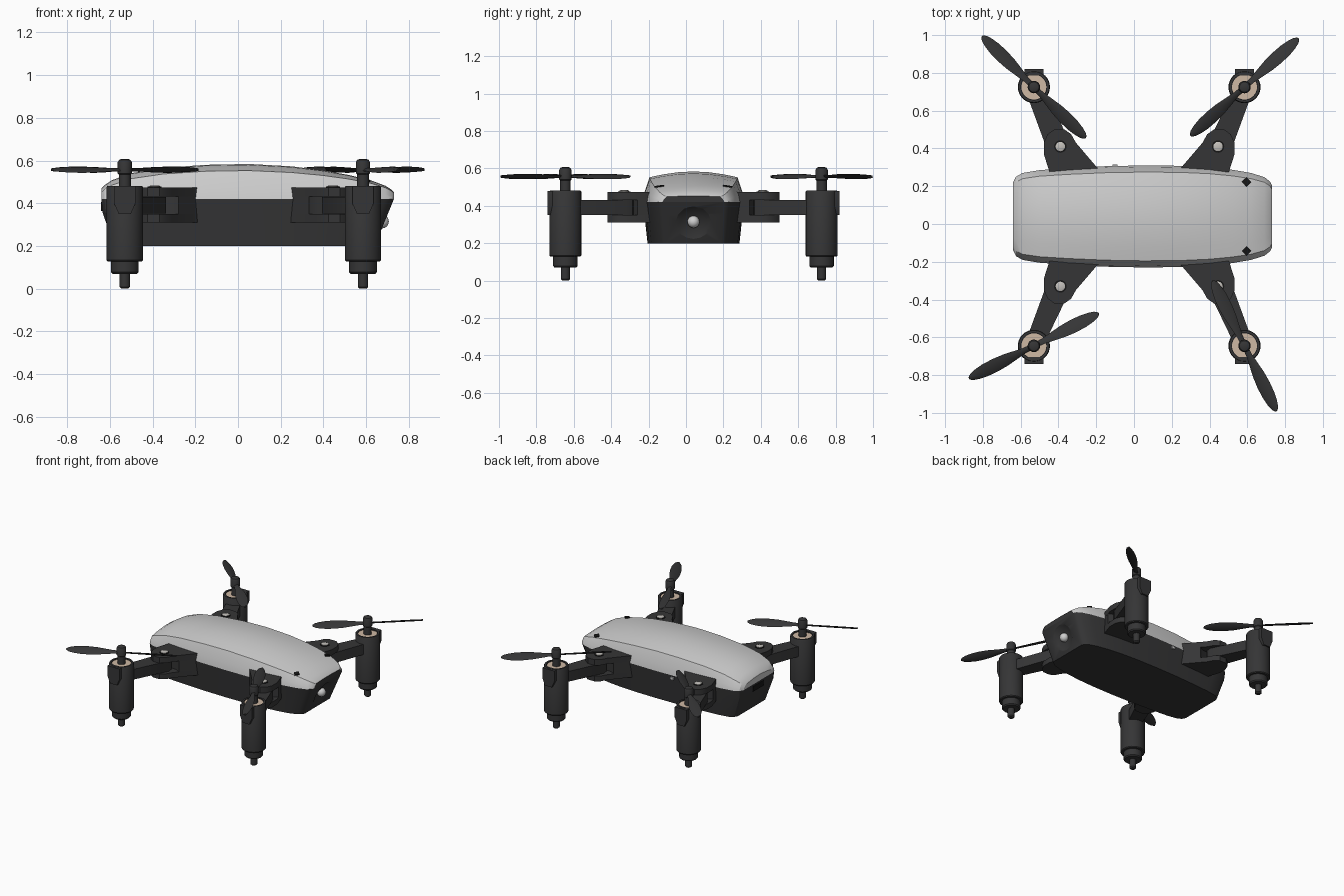
import bpy, bmesh, math
from mathutils import Vector, Matrix

if "Cube" in bpy.data.objects:
    bpy.data.objects.remove(bpy.data.objects["Cube"])


def material(name, rgb):
    m = bpy.data.materials.new(name)
    m.diffuse_color = (*rgb, 1)
    m.use_nodes = True
    m.node_tree.nodes["Principled BSDF"].inputs["Base Color"].default_value = m.diffuse_color
    return m


DARK = material("dark grey plastic", (0.036, 0.036, 0.037))
LIGHT = material("light grey shell", (0.62, 0.62, 0.62))
BEIGE = material("beige motor top", (0.62, 0.48, 0.37))
BLACK = material("black trim", (0.008, 0.008, 0.008))
SILVER = material("silver screw", (0.55, 0.53, 0.5))
CX, CY = 0.0275, 0.04          # centre of the four arms


def finish(name, bm, mats, angle=35):
    bmesh.ops.recalc_face_normals(bm, faces=bm.faces)
    me = bpy.data.meshes.new(name)
    bm.to_mesh(me)
    bm.free()
    ob = bpy.data.objects.new(name, me)
    bpy.context.collection.objects.link(ob)
    for m in mats:
        me.materials.append(m)
    bpy.ops.object.select_all(action='DESELECT')
    ob.select_set(True)
    bpy.context.view_layer.objects.active = ob
    bpy.ops.object.shade_smooth_by_angle(angle=math.radians(angle))
    return ob


def loft(bm, rings, cap=True):
    """Skin closed rings of equal length; return the end caps."""
    vs = [[bm.verts.new(p) for p in r] for r in rings]
    n = len(vs[0])
    for a, b in zip(vs, vs[1:]):
        for i in range(n):
            bm.faces.new((a[i], a[(i + 1) % n], b[(i + 1) % n], b[i]))
    if cap:
        return bm.faces.new(vs[0]), bm.faces.new(vs[-1])


def lathe(bm, x, y, profile, n=32):
    loft(bm, [[(x + r * math.cos(2 * math.pi * i / n), y + r * math.sin(2 * math.pi * i / n), z)
               for i in range(n)] for r, z in profile])


def prism(bm, pts, z0, z1):
    loft(bm, [[(x, y, z) for x, y in pts] for z in (z0, z1)])


def ball(bm, centre, r):
    bmesh.ops.create_uvsphere(bm, u_segments=32, v_segments=16, radius=r,
                              matrix=Matrix.Translation(centre))


def box(name, centre, size, mat, rot=None):
    bm = bmesh.new()
    m = Matrix.Translation(centre) @ (rot or Matrix()) @ Matrix.Diagonal((*size, 1))
    bmesh.ops.create_cube(bm, size=1, matrix=m)
    return finish(name, bm, [mat])


# Hull stations along x: half width, wall top height, ridge height
STATIONS = [(-0.64, 0.18, 0.45, 0.468), (-0.625, 0.21, 0.465, 0.485), (-0.59, 0.23, 0.485, 0.508),
            (-0.5, 0.245, 0.515, 0.541), (-0.35, 0.256, 0.537, 0.566), (-0.15, 0.266, 0.55, 0.58),
            (0.05, 0.27, 0.553, 0.584), (0.25, 0.268, 0.544, 0.573), (0.4, 0.26, 0.53, 0.554),
            (0.52, 0.247, 0.513, 0.532), (0.62, 0.23, 0.494, 0.508), (0.69, 0.208, 0.473, 0.482),
            (0.72, 0.185, 0.457, 0.463), (0.73, 0.165, 0.449, 0.453)]

# Light upper shell, with a dark nose face
bm = bmesh.new()
rings = []
for x, w, e, c in STATIONS:
    half = [(1, 0.42), (0.97, 0.42 + 0.4 * (e - 0.42)), (0.87, e),
            (0.6, e + 0.5 * (c - e)), (0.3, e + 0.87 * (c - e))]
    sec = half + [(0, c)] + [(-f, z) for f, z in reversed(half)]
    rings.append([(x, CY + f * w, z) for f, z in sec])
nose = loft(bm, rings)[1]
nose.material_index = 1
finish("upper_shell", bm, [LIGHT, DARK], 25)

# Dark lower hull, tapering downwards
bm = bmesh.new()
rings = []
for z, x0, x1, s in [(0.2, -0.58, 0.64, 0.91), (0.36, -0.635, 0.7055, 0.975), (0.42, -0.64, 0.73, 1)]:
    side = [(x0 + (x + 0.64) / 1.37 * (x1 - x0), w * s) for x, w, *_ in STATIONS]
    rings.append([(x, CY + w, z) for x, w in side] + [(x, CY - w, z) for x, w in reversed(side)])
loft(bm, rings)
hull = finish("lower_hull", bm, [DARK], 25)

# Camera dish cut into the nose, and its lens
normal = Vector((0.22, 0, -0.09)).normalized()
nose_point = Vector((0.685, CY, 0.31))
bm = bmesh.new()
ball(bm, nose_point + normal * 0.17, 0.195)
cutter = finish("dish_cutter", bm, [DARK])
cutter.hide_render = True
cutter.hide_set(True)
cut = hull.modifiers.new("dish", 'BOOLEAN')
cut.operation, cut.object, cut.solver = 'DIFFERENCE', cutter, 'EXACT'
bm = bmesh.new()
ball(bm, nose_point - normal * 0.012, 0.032)
finish("camera_lens", bm, [LIGHT])

# Small body details
for s in (1, -1):
    box("shell_sensor", (0.595, CY + s * 0.183, 0.505), (0.035, 0.035, 0.009), BLACK,
        Matrix.Rotation(-s * 0.15, 4, 'X') @ Matrix.Rotation(math.pi / 4, 4, 'Z'))
box("rear_port", (-0.635, CY, 0.385), (0.012, 0.13, 0.04), BLACK)
box("side_button", (-0.1, 0.307, 0.4), (0.025, 0.018, 0.02), LIGHT)


def blade_ring(r, w, direction, spin, hub):
    """Hexagonal blade section, pitched about the blade's length."""
    across = Vector((-direction.y, direction.x, 0)) * spin
    pitch = math.radians(22)
    u = across * math.cos(pitch) - Vector((0, 0, math.sin(pitch)))
    v = across * math.sin(pitch) + Vector((0, 0, math.cos(pitch)))
    t = 0.005
    return [hub + direction * r + u * a * w / 2 + v * b * t
            for a, b in [(1, 0), (0.5, 1), (-0.5, 1), (-1, 0), (-0.5, -1), (0.5, -1)]]


BLADE = [(0.01, 0.03), (0.06, 0.034), (0.11, 0.05), (0.17, 0.069), (0.23, 0.077), (0.29, 0.074),
         (0.335, 0.06), (0.365, 0.042), (0.38, 0.022), (0.385, 0.006)]

# Arm assemblies: side signs, propeller angle and spin
for label, sx, sy, angle, spin in [("front_left", -1, -1, 26.6, 1), ("front_right", 1, -1, -64, -1),
                                   ("rear_left", -1, 1, -44.5, -1), ("rear_right", 1, 1, 42, 1)]:
    def place(pts):
        return [(CX + sx * x, CY + sy * y) for x, y in pts]

    # Forked bracket on the hull
    fork = [(0.47, 0.22), (0.505, 0.33), (0.505, 0.39), (0.485, 0.435), (0.45, 0.46), (0.395, 0.46),
            (0.36, 0.435), (0.335, 0.39), (0.215, 0.25), (0.215, 0.22)]
    root = [(0.47, 0.22), (0.495, 0.30), (0.44, 0.325), (0.34, 0.335), (0.305, 0.355), (0.215, 0.25),
            (0.215, 0.22)]
    bm = bmesh.new()
    prism(bm, place(fork), 0.31, 0.35)
    prism(bm, place(fork), 0.432, 0.475)
    prism(bm, place(root), 0.35, 0.432)
    finish(label + "_bracket", bm, [DARK])

    # Pivot screw
    px, py = place([(0.4175, 0.37)])[0]
    bm = bmesh.new()
    lathe(bm, px, py, [(0.033, 0.47), (0.033, 0.478)], 20)
    finish(label + "_screw_seat", bm, [BLACK])
    bm = bmesh.new()
    lathe(bm, px, py, [(0.025, 0.47), (0.025, 0.481), (0.018, 0.484)], 20)
    finish(label + "_screw", bm, [SILVER])

    # Swing arm
    bm = bmesh.new()
    prism(bm, place([(0.49, 0.36), (0.465, 0.325), (0.41, 0.315), (0.37, 0.35), (0.365, 0.39),
                     (0.51, 0.69), (0.60, 0.66)]), 0.352, 0.43)
    finish(label + "_arm", bm, [DARK])

    # Motor pod with stepped foot
    mx, my = place([(0.5575, 0.685)])[0]
    bm = bmesh.new()
    lathe(bm, mx, my, [(0.016, 0.0), (0.024, 0.008), (0.024, 0.07), (0.058, 0.07), (0.065, 0.078),
                       (0.065, 0.128), (0.08, 0.128), (0.085, 0.134), (0.085, 0.476), (0.081, 0.482),
                       (0.068, 0.482), (0.068, 0.47)])
    finish(label + "_motor_pod", bm, [DARK])
    bm = bmesh.new()
    lathe(bm, mx, my, [(0.066, 0.466), (0.066, 0.476)])
    finish(label + "_motor_top", bm, [BEIGE])

    # Latch tab on the outside of the pod
    bm = bmesh.new()
    y0, y1 = my + sy * 0.06, my + sy * 0.096
    loft(bm, [[(mx - 0.05, y, 0.48), (mx + 0.05, y, 0.48), (mx + 0.05, y, 0.40),
               (mx + 0.028, y, 0.35), (mx - 0.028, y, 0.35), (mx - 0.05, y, 0.40)] for y in (y0, y1)])
    finish(label + "_latch", bm, [DARK])

    # Propeller shaft, cap and two blades
    bm = bmesh.new()
    lathe(bm, mx, my, [(0.028, 0.47), (0.028, 0.535), (0.033, 0.54), (0.033, 0.592),
                       (0.027, 0.603), (0.014, 0.608)], 24)
    for k in (0, math.pi):
        a = math.radians(angle) + k
        d = Vector((math.cos(a), math.sin(a), 0))
        loft(bm, [blade_ring(r, w, d, spin, Vector((mx, my, 0.557))) for r, w in BLADE])
    finish(label + "_propeller", bm, [DARK])
